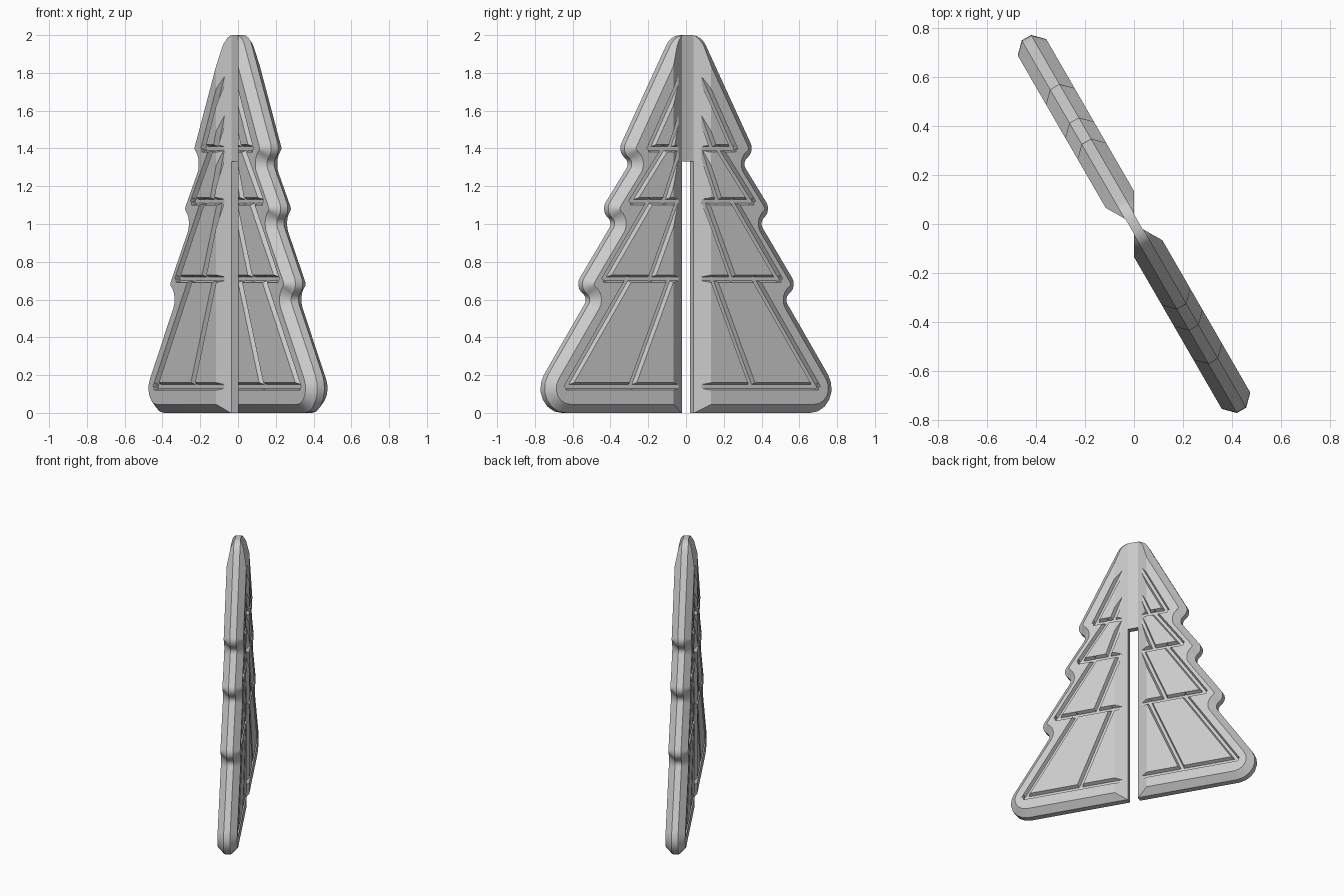
import bpy, bmesh
from math import radians, tan, sin
from mathutils import Vector

if "Cube" in bpy.data.objects:
    bpy.data.objects.remove(bpy.data.objects["Cube"], do_unlink=True)

HALF = 0.067     # half thickness of the panel
EDGE = 0.022     # half thickness of the flat outer edge
CHAMFER = 0.045  # how far the rim chamfer reaches inward
SLOT = 0.035     # half width of the slot
GROOVE_W, GROOVE_D = 0.02, 0.026


def loft_object(name, rings):
    """Closed solid through rings that have equal point counts."""
    bm = bmesh.new()
    loops = [[bm.verts.new(p) for p in ring] for ring in rings]
    for a, b in zip(loops, loops[1:]):
        for i in range(len(a)):
            j = (i + 1) % len(a)
            bm.faces.new((a[i], a[j], b[j], b[i]))
    bm.faces.new(loops[0])
    bm.faces.new(loops[-1])
    bmesh.ops.recalc_face_normals(bm, faces=bm.faces)
    mesh = bpy.data.meshes.new(name)
    bm.to_mesh(mesh)
    bm.free()
    obj = bpy.data.objects.new(name, mesh)
    bpy.context.collection.objects.link(obj)
    return obj


def fillet(prev, corner, nxt, radius, steps=6):
    """Points of a rounded corner."""
    p, c, n = Vector(prev), Vector(corner), Vector(nxt)
    d1, d2 = (p - c).normalized(), (n - c).normalized()
    half = d1.angle(d2) / 2
    reach = radius / tan(half)
    centre = c + (d1 + d2).normalized() * radius / sin(half)
    a = (c + d1 * reach - centre).normalized()
    b = (c + d2 * reach - centre).normalized()
    return [centre + a.slerp(b, i / steps) * radius for i in range(steps + 1)]


def inset(points, dist):
    """Offset a clockwise outline inward with mitred corners."""
    result = []
    for i, p in enumerate(points):
        d1 = (p - points[i - 1]).normalized()
        d2 = (points[(i + 1) % len(points)] - p).normalized()
        n1, n2 = Vector((d1.y, -d1.x)), Vector((d2.y, -d2.x))
        result.append(p + (n1 + n2) * dist / (1 + n1.dot(n2)))
    return result


def cut(target, cutter):
    mod = target.modifiers.new("cut", "BOOLEAN")
    mod.operation, mod.solver, mod.object = "DIFFERENCE", "MANIFOLD", cutter
    cutter.hide_render = True
    bpy.context.view_layer.objects.active = target
    bpy.ops.object.modifier_apply(modifier=mod.name)
    bpy.data.objects.remove(cutter, do_unlink=True)


# Tiered tree outline: corner and rounding radius, top to bottom
corners = [((0, 2), 0), ((0.08, 2), 0.1),
           ((0.405, 1.385), 0.06), ((0.33, 1.325), 0.04),
           ((0.51, 1.07), 0.06), ((0.435, 1.01), 0.04),
           ((0.67, 0.665), 0.06), ((0.585, 0.61), 0.04),
           ((0.99, 0), 0.13), ((0, 0), 0)]
side = []
for a, b, c in zip(corners, corners[1:], corners[2:]):
    side += fillet(a[0], b[0], c[0], b[1])
outline = side + [Vector((-p.x, p.y)) for p in reversed(side)]
inner = inset(outline, CHAMFER)

# Solid panel with chamfered rim
panel = loft_object("tree_panel", [
    [(p.x, y, p.y) for p in ring] for ring, y in
    ((inner, -HALF), (outline, -EDGE), (outline, EDGE), (inner, HALF))])

# Engraved grooves on one half of one face
tiers = [  # base height, top height, tip, outer top, inner base, inner top, inner height
    (0.14, 0.71, 0.76, 0.385, 0.37, 0.13, 0.71),
    (0.71, 1.12, 0.53, 0.255, 0.25, 0.08, 1.12),
    (1.12, 1.40, 0.365, 0.165, 0.165, 0.06, 1.40),
    (1.40, 1.78, 0.255, 0.06, 0.13, 0.05, 1.60)]
lines = []
for low, high, tip, outer_top, in_low, in_top, in_high in tiers:
    lines += [((0.04, low), (tip, low)), ((tip, low), (outer_top, high)),
              ((in_low, low), (in_top, in_high))]
groove_section = [(-0.5, HALF - GROOVE_D), (0.5, HALF - GROOVE_D), (1, HALF),
                  (1, HALF + 0.02), (-1, HALF + 0.02), (-1, HALF)]
for start, end in lines:
    a, b = Vector(start), Vector(end)
    d = (b - a).normalized()
    across = Vector((-d.y, d.x)) * GROOVE_W
    rings = []
    for p in (a - d * 0.012, b + d * 0.012):
        points = [(p + across * k, y) for k, y in groove_section]
        rings.append([(q.x, y, q.y) for q, y in points])
    cut(panel, loft_object("groove_cutter", rings))

# Sloped trough down the middle, and the open slot below it
trough = [(-SLOT, 0.02), (SLOT, 0.02), (0.171, 0.1), (-0.171, 0.1)]
cut(panel, loft_object("trough_cutter", [
    [(x, y, z) for x, y in trough] for z in (-0.1, 2.1)]))
slot = [(-SLOT, -0.2), (SLOT, -0.2), (SLOT, 0.2), (-SLOT, 0.2)]
cut(panel, loft_object("slot_cutter", [
    [(x, y, z) for x, y in slot] for z in (-0.1, 1.33)]))

# Repeat the finished quarter on the other half and the other face
mirror = panel.modifiers.new("mirror", "MIRROR")
mirror.use_axis = (True, True, False)
mirror.use_bisect_axis = (True, True, False)
bpy.ops.object.modifier_apply(modifier=mirror.name)

# Colour, shading and placement
grey = bpy.data.materials.new("plain grey")
grey.use_nodes = True
colour = (0.6, 0.6, 0.6, 1)
grey.diffuse_color = colour
grey.node_tree.nodes["Principled BSDF"].inputs["Base Color"].default_value = colour
panel.data.materials.clear()
panel.data.materials.append(grey)
panel.rotation_euler.z = radians(-60)
bpy.ops.object.select_all(action="DESELECT")
panel.select_set(True)
bpy.ops.object.shade_smooth_by_angle(angle=radians(28))
